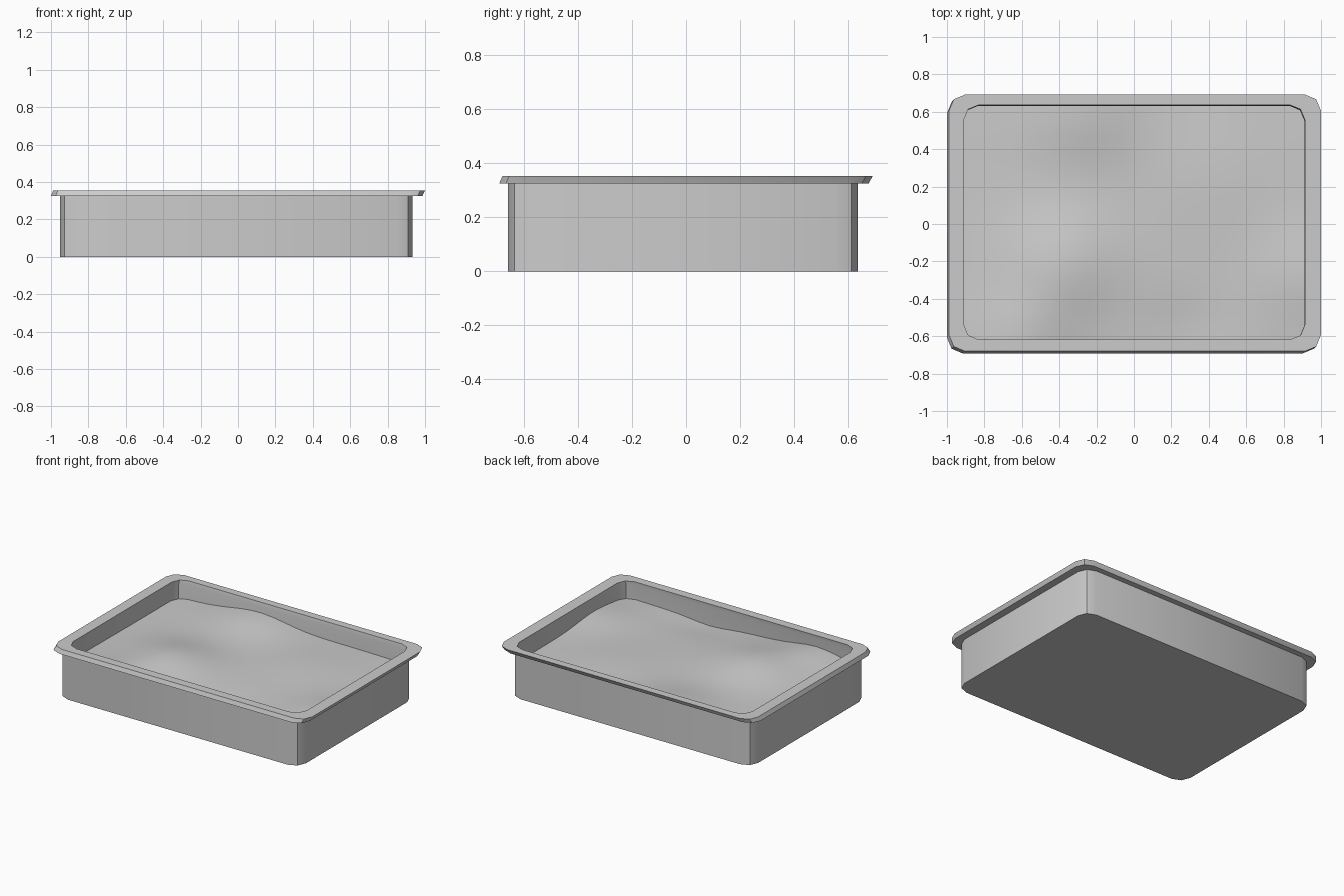
import bpy, bmesh, math

if "Cube" in bpy.data.objects:
    bpy.data.objects.remove(bpy.data.objects["Cube"])

grey = bpy.data.materials.new("light grey")
grey.diffuse_color = (0.6, 0.6, 0.6, 1)
grey.use_nodes = True
grey.node_tree.nodes["Principled BSDF"].inputs["Base Color"].default_value = grey.diffuse_color


def rounded_rect(x0, x1, y0, y1, r):
    """Outline with two-segment corners, counter-clockwise."""
    pts = []
    for cx, cy, start in ((x1 - r, y1 - r, 0), (x0 + r, y1 - r, 90),
                          (x0 + r, y0 + r, 180), (x1 - r, y0 + r, 270)):
        for k in range(3):
            a = math.radians(start + 45 * k)
            pts.append((cx + r * math.cos(a), cy + r * math.sin(a)))
    return pts


def finish(bm, name, angle):
    mesh = bpy.data.meshes.new(name)
    bm.to_mesh(mesh)
    bm.free()
    mesh.materials.append(grey)
    ob = bpy.data.objects.new(name, mesh)
    bpy.context.collection.objects.link(ob)
    bpy.ops.object.select_all(action='DESELECT')
    ob.select_set(True)
    bpy.context.view_layer.objects.active = ob
    bpy.ops.object.shade_smooth_by_angle(angle=math.radians(angle))
    return ob


# Tray: outer wall, overhanging slanted rim, opening, inner wall and floor
sections = [
    (0.000, (-0.953, 0.934, -0.66, 0.638, 0.085)),
    (0.325, (-0.953, 0.934, -0.66, 0.638, 0.085)),
    (0.325, (-1.0, 0.986, -0.692, 0.677, 0.085)),
    (0.354, (-0.988, 0.999, -0.68, 0.692, 0.085)),
    (0.354, (-0.91, 0.914, -0.618, 0.637, 0.08)),
    (0.325, (-0.913, 0.911, -0.622, 0.632, 0.08)),
    (0.020, (-0.913, 0.911, -0.622, 0.632, 0.08)),
]
bm = bmesh.new()
rings = [[bm.verts.new((x, y, z)) for x, y in rounded_rect(*dims)]
         for z, dims in sections]
for a, b in zip(rings, rings[1:]):
    for i in range(12):
        j = (i + 1) % 12
        bm.faces.new((a[i], a[j], b[j], b[i]))
bm.faces.new(rings[0][::-1])
bm.faces.new(rings[-1])
bmesh.ops.recalc_face_normals(bm, faces=bm.faces)
finish(bm, "tray", 30)


# Filling: uneven surface made of a few soft mounds and hollows
mounds = [  # x, y, height, radius
    (-0.28, 0.62, 0.060, 0.30),
    (-0.38, -0.22, 0.070, 0.30),
    (-0.60, -0.60, 0.045, 0.22),
    (0.90, -0.28, 0.035, 0.25),
    (0.25, -0.60, -0.025, 0.20),
    (0.40, 0.25, 0.020, 0.35),
]


def level(x, y):
    z = 0.222
    for mx, my, h, r in mounds:
        z += h * math.exp(-((x - mx) ** 2 + (y - my) ** 2) / (r * r))
    return z


def stations(lo, hi, n, edge=0.08):
    a, b = lo + edge, hi - edge
    return [lo] + [a + (b - a) * i / n for i in range(n + 1)] + [hi]


xs = stations(-0.913, 0.911, 20)
ys = stations(-0.622, 0.632, 14)
bm = bmesh.new()
grid = []
for i, x in enumerate(xs):
    row = []
    for j, y in enumerate(ys):
        px, py = x, y
        if i in (0, len(xs) - 1) and j in (0, len(ys) - 1):
            # pull the four corners in to follow the rounded wall
            px -= math.copysign(0.0235, x)
            py -= math.copysign(0.0235, y)
        row.append(bm.verts.new((px, py, level(px, py))))
    grid.append(row)
for i in range(len(xs) - 1):
    for j in range(len(ys) - 1):
        bm.faces.new((grid[i][j], grid[i + 1][j], grid[i + 1][j + 1], grid[i][j + 1]))
finish(bm, "filling", 60)
